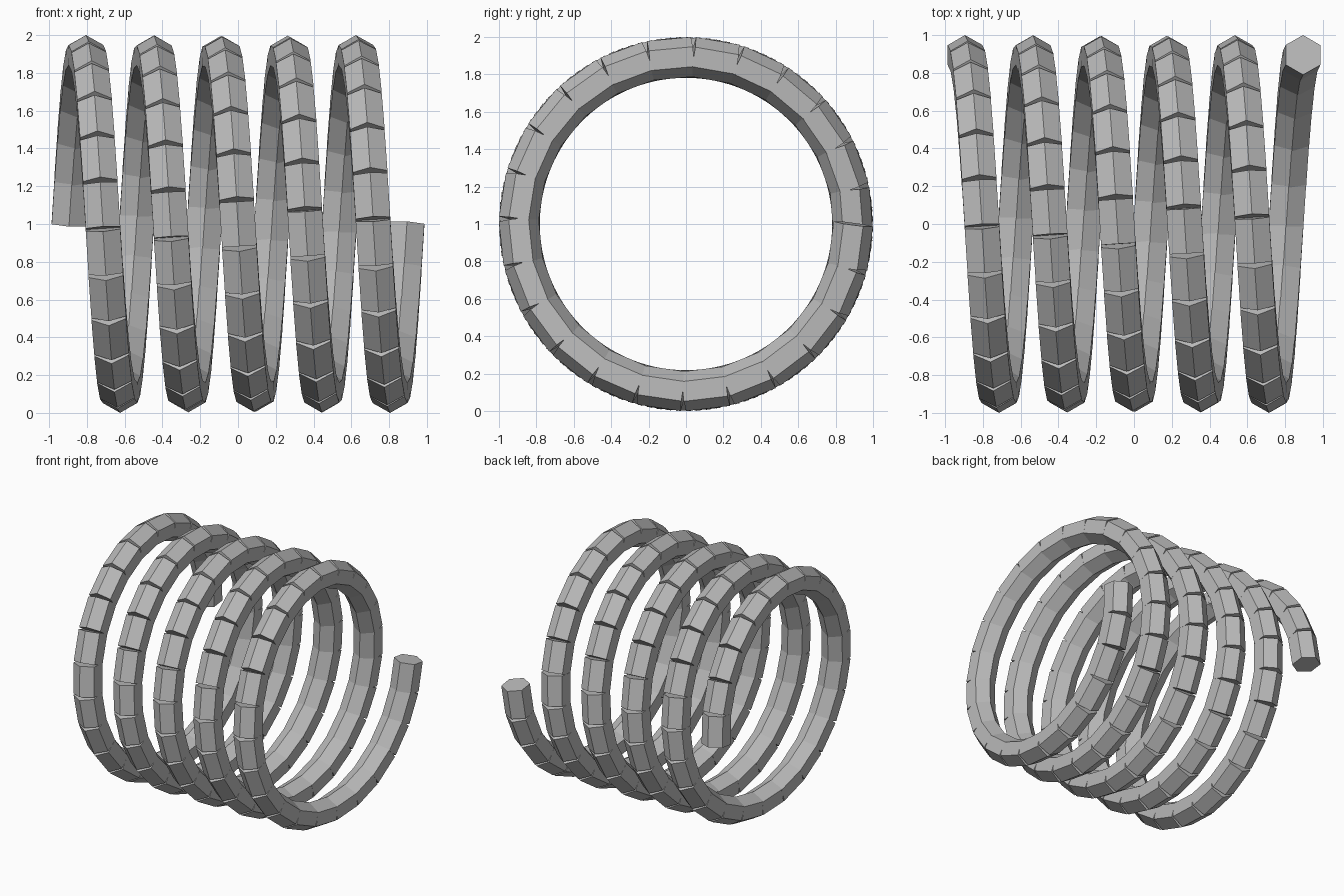
import bpy, bmesh
from math import sin, cos, pi
from mathutils import Vector, Matrix

if "Cube" in bpy.data.objects:
    bpy.data.objects.remove(bpy.data.objects["Cube"], do_unlink=True)

COIL_RADIUS = 0.895
ROD_RADIUS = 0.106
TURNS = 5
LINKS = 119

# Plain grey for the whole coil
grey = bpy.data.materials.new("plain_grey")
grey.use_nodes = True
colour = (0.5, 0.5, 0.5, 1)
grey.diffuse_color = colour
grey.node_tree.nodes["Principled BSDF"].inputs["Base Color"].default_value = colour


def coil_point(i):
    t = i / LINKS
    a = 2 * pi * TURNS * t
    return Vector((COIL_RADIUS * (2 * t - 1),
                   COIL_RADIUS * cos(a),
                   1 + COIL_RADIUS * sin(a)))


# One six-sided rod, centred, with a corner pointing along its local y
length = (coil_point(1) - coil_point(0)).length
bm = bmesh.new()
ring = [bm.verts.new((ROD_RADIUS * sin(k * pi / 3), ROD_RADIUS * cos(k * pi / 3), -length / 2))
        for k in range(6)]
base = bm.faces.new(ring)
top = bmesh.ops.extrude_face_region(bm, geom=[base], use_keep_orig=True)
bmesh.ops.translate(bm, vec=(0, 0, length),
                    verts=[g for g in top["geom"] if isinstance(g, bmesh.types.BMVert)])
bmesh.ops.recalc_face_normals(bm, faces=bm.faces)
rod = bpy.data.meshes.new("coil_rod")
bm.to_mesh(rod)
bm.free()
rod.materials.append(grey)

# Straight rods laid end to end along the coil, one corner facing outward
for i in range(LINKS):
    start, end = coil_point(i), coil_point(i + 1)
    middle = (start + end) / 2
    along = (end - start).normalized()
    outward = Vector((0, middle.y, middle.z - 1)).normalized()
    side = outward.cross(along).normalized()
    outward = along.cross(side)
    turn = Matrix((side, outward, along)).transposed().to_4x4()
    link = bpy.data.objects.new(f"coil_link_{i + 1}", rod)
    link.matrix_world = Matrix.Translation(middle) @ turn
    bpy.context.collection.objects.link(link)
